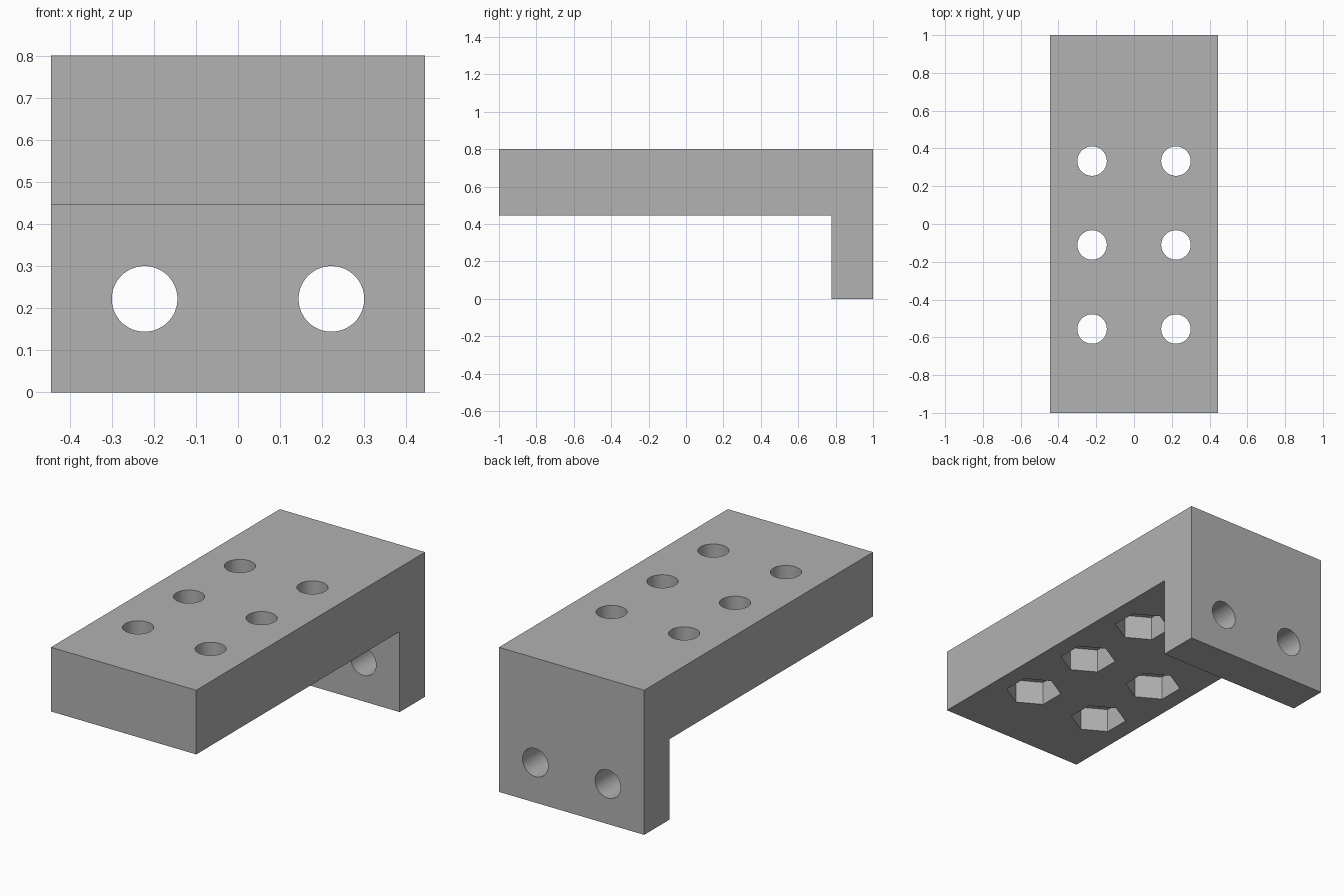
import bpy, bmesh, math
from mathutils import Matrix

default = bpy.data.objects.get("Cube")
if default:
    bpy.data.objects.remove(default, do_unlink=True)

WIDTH, HEIGHT = 0.889, 0.80
LEG, PLATE_BOTTOM = 0.222, 0.445
HOLE_R, NUT_R, NUT_DEPTH = 0.078, 0.144, 0.133
HOLE_X = 0.222
ROWS = [-0.556, -0.111, 0.333]

grey = bpy.data.materials.new("plain grey")
grey.use_nodes = True
grey.diffuse_color = (0.445, 0.445, 0.445, 1)
grey.node_tree.nodes["Principled BSDF"].inputs["Base Color"].default_value = grey.diffuse_color


def add_object(name, bm):
    bmesh.ops.recalc_face_normals(bm, faces=bm.faces)
    mesh = bpy.data.meshes.new(name)
    bm.to_mesh(mesh)
    bm.free()
    mesh.materials.append(grey)
    obj = bpy.data.objects.new(name, mesh)
    bpy.context.collection.objects.link(obj)
    return obj


def prism(bm, sides, radius, depth, matrix):
    bmesh.ops.create_cone(bm, cap_ends=True, segments=sides, radius1=radius,
                          radius2=radius, depth=depth, matrix=matrix)


# L-shaped bracket: side profile extruded across the width
bm = bmesh.new()
profile = [(-1, PLATE_BOTTOM), (1 - LEG, PLATE_BOTTOM), (1 - LEG, 0),
           (1, 0), (1, HEIGHT), (-1, HEIGHT)]
face = bm.faces.new([bm.verts.new((-WIDTH / 2, y, z)) for y, z in profile])
side = bmesh.ops.extrude_face_region(bm, geom=[face])
bmesh.ops.translate(bm, vec=(WIDTH, 0, 0),
                    verts=[v for v in side["geom"] if isinstance(v, bmesh.types.BMVert)])
bracket = add_object("bracket", bm)

# Round bolt holes and hexagonal nut pockets
holes, pockets = bmesh.new(), bmesh.new()
for x in (-HOLE_X, HOLE_X):
    for y in ROWS:
        prism(holes, 64, HOLE_R, 1, Matrix.Translation((x, y, 0.6)))
        prism(pockets, 6, NUT_R, 2 * NUT_DEPTH,
              Matrix.Translation((x, y, PLATE_BOTTOM)) @ Matrix.Rotation(math.pi, 4, "Z"))
    prism(holes, 64, HOLE_R, 0.5,
          Matrix.Translation((x, 1 - LEG / 2, 0.222)) @ Matrix.Rotation(math.pi / 2, 4, "X"))

bpy.context.view_layer.objects.active = bracket
bracket.select_set(True)
for name, cutter_bm in (("nut_pocket_cutter", pockets), ("bolt_hole_cutter", holes)):
    cutter = add_object(name, cutter_bm)
    cutter.hide_render = True
    cut = bracket.modifiers.new(name, "BOOLEAN")
    cut.operation, cut.solver, cut.object = "DIFFERENCE", "EXACT", cutter
    bpy.ops.object.modifier_apply(modifier=cut.name)
    bpy.data.objects.remove(cutter, do_unlink=True)

# Smooth hole walls, sharp edges elsewhere
bpy.ops.object.shade_smooth_by_angle(angle=math.radians(30))
